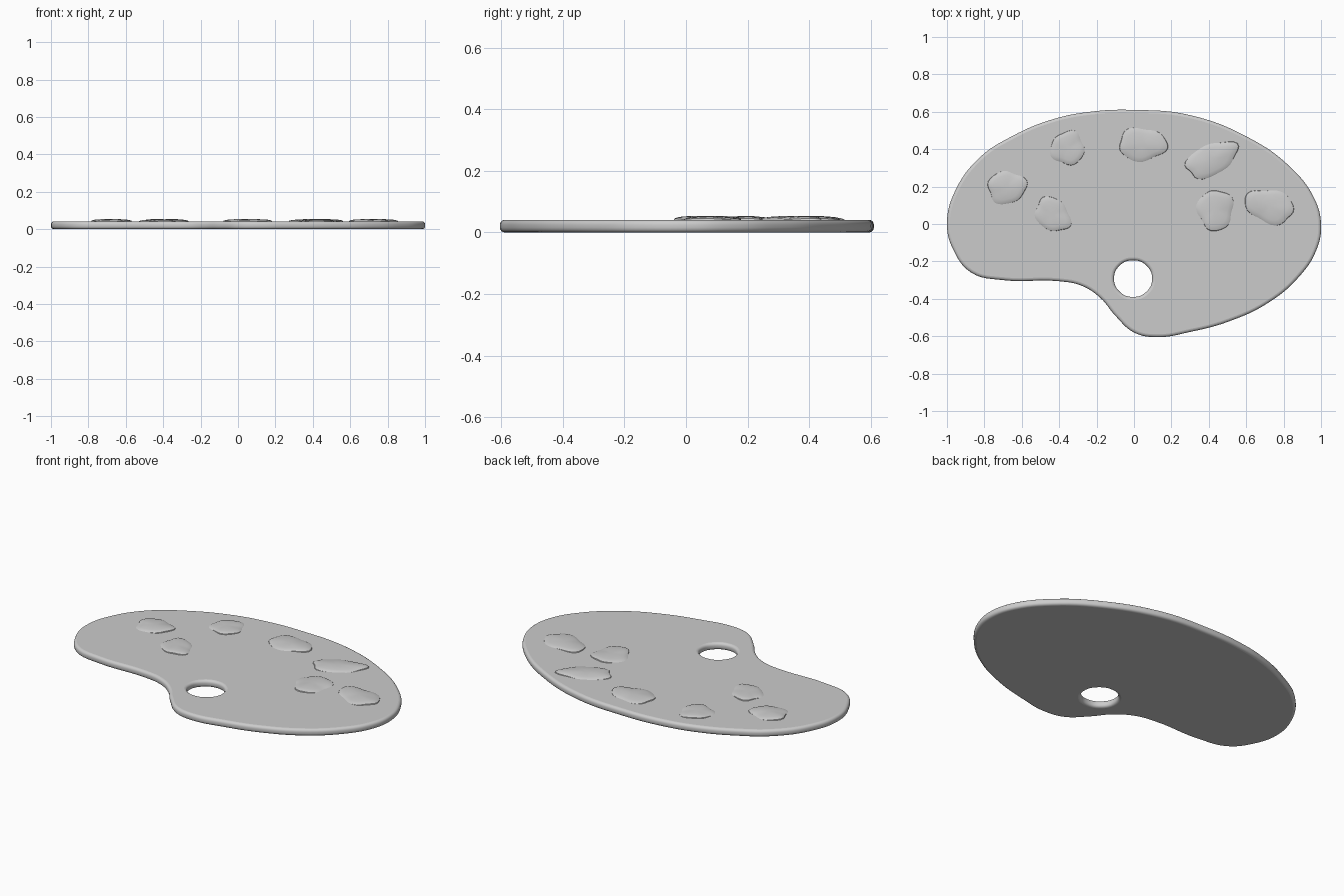
import bpy, bmesh, random
from math import sin, cos, pi, radians

if "Cube" in bpy.data.objects:
    bpy.data.objects.remove(bpy.data.objects["Cube"])

random.seed(4)
TOP = 0.041      # height of the board's upper face
BEVEL = 0.016    # rounding of the board edge


def add_spline(curve, pts):
    s = curve.splines.new('BEZIER')
    s.bezier_points.add(len(pts) - 1)
    for bp, (x, y) in zip(s.bezier_points, pts):
        bp.co = (x, y, 0)
        bp.handle_left_type = bp.handle_right_type = 'AUTO'
    s.use_cyclic_u = True
    s.resolution_u = 6


def smooth(ob, angle):
    bpy.ops.object.select_all(action='DESELECT')
    ob.select_set(True)
    bpy.context.view_layer.objects.active = ob
    bpy.ops.object.shade_smooth_by_angle(angle=radians(angle))


# Palette board: kidney outline with a thumb hole and rounded edges
outline = [(0, 0.61), (0.3, 0.582), (0.62, 0.458), (0.83, 0.31), (0.96, 0.145),
           (1, 0), (0.975, -0.14), (0.88, -0.285), (0.72, -0.42), (0.51, -0.52),
           (0.3, -0.577), (0.12, -0.605), (0, -0.58), (-0.1, -0.49),
           (-0.18, -0.395), (-0.28, -0.33), (-0.4, -0.306), (-0.7, -0.3),
           (-0.87, -0.26), (-0.965, -0.14), (-1, 0), (-0.955, 0.18),
           (-0.82, 0.36), (-0.66, 0.465), (-0.45, 0.555), (-0.235, 0.6)]
hole = [(-0.005 + 0.102 * cos(i * pi / 4), -0.292 + 0.098 * sin(i * pi / 4))
        for i in range(8)]
cu = bpy.data.curves.new("palette_board", 'CURVE')
cu.dimensions = '2D'
cu.fill_mode = 'BOTH'
cu.extrude = TOP / 2 - BEVEL
cu.bevel_depth = BEVEL
cu.bevel_resolution = 3
cu.offset = -BEVEL
add_spline(cu, outline)
add_spline(cu, hole)
board = bpy.data.objects.new("palette_board", cu)
board.location.z = TOP / 2
bpy.context.collection.objects.link(board)
board.select_set(True)
bpy.context.view_layer.objects.active = board
bpy.ops.object.convert(target='MESH')
board = bpy.context.view_layer.objects.active
smooth(board, 40)


# Paint dabs: thin lumpy mounds with wavy rims, sunk slightly into the board
def paint_dab(i, cx, cy, rx, ry, turn):
    bm = bmesh.new()
    n = 32
    p, q, lump = (random.uniform(0, 2 * pi) for _ in range(3))
    profile = [(1.0, -0.006), (0.97, 0.002), (0.88, 0.006), (0.7, 0.009),
               (0.45, 0.011), (0.2, 0.012)]
    rings = []
    for s, h in profile:
        ring = []
        for k in range(n):
            t = 2 * pi * k / n
            w = s * (1 + 0.07 * sin(3 * t + p) + 0.05 * sin(5 * t + q))
            x, y = rx * w * cos(t), ry * w * sin(t)
            z = TOP + h + 0.003 * s * sin(2 * t + lump)
            ring.append(bm.verts.new((cx + x * cos(turn) - y * sin(turn),
                                      cy + x * sin(turn) + y * cos(turn), z)))
        rings.append(ring)
    for a, b in zip(rings, rings[1:]):
        for k in range(n):
            m = (k + 1) % n
            bm.faces.new((a[k], a[m], b[m], b[k]))
    bm.faces.new(rings[-1])
    me = bpy.data.meshes.new(f"paint_dab_{i}")
    bm.to_mesh(me)
    bm.free()
    ob = bpy.data.objects.new(f"paint_dab_{i}", me)
    bpy.context.collection.objects.link(ob)
    smooth(ob, 40)


dabs = [(-0.68, 0.195, 0.105, 0.09, 0.2), (-0.435, 0.05, 0.105, 0.085, -0.7),
        (-0.355, 0.405, 0.095, 0.09, 0.6), (0.045, 0.425, 0.13, 0.092, 0),
        (0.415, 0.345, 0.15, 0.085, 0.45), (0.435, 0.075, 0.1, 0.11, 0),
        (0.725, 0.095, 0.135, 0.092, -0.25)]
for i, d in enumerate(dabs, 1):
    paint_dab(i, *d)
